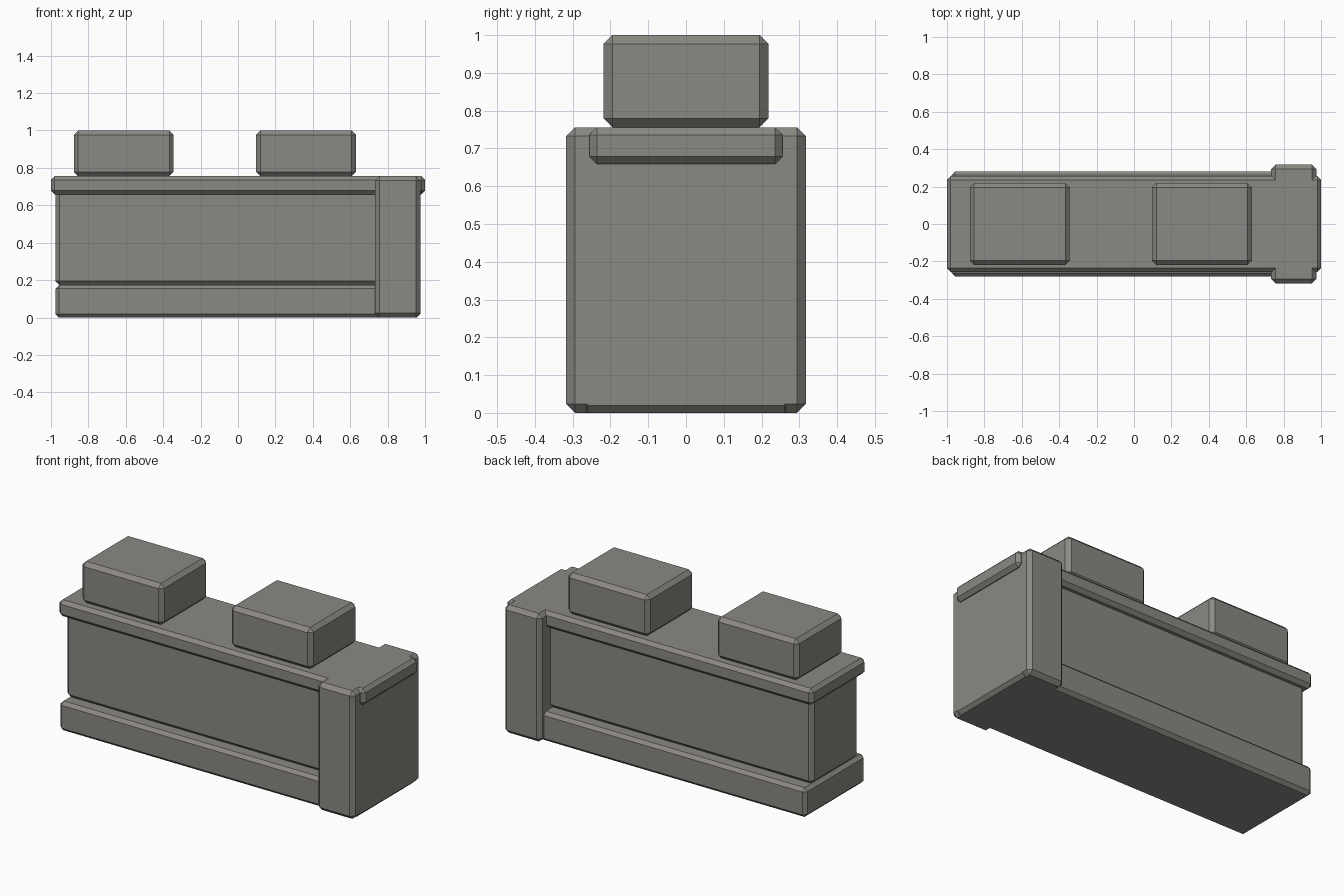
import bpy, bmesh

if "Cube" in bpy.data.objects:
    bpy.data.objects.remove(bpy.data.objects["Cube"])

# Warm grey stone
stone = bpy.data.materials.new("stone")
stone.diffuse_color = (0.26, 0.25, 0.23, 1)
stone.use_nodes = True
stone.node_tree.nodes["Principled BSDF"].inputs["Base Color"].default_value = stone.diffuse_color


def chamfered_box(name, x, y, z, bevel):
    """Box spanning the (min, max) ranges, with every edge cut by one flat chamfer."""
    bm = bmesh.new()
    bmesh.ops.create_cube(bm, size=1)
    for v in bm.verts:
        for i, (lo, hi) in enumerate((x, y, z)):
            v.co[i] = (lo + hi) / 2 + v.co[i] * (hi - lo)
    bmesh.ops.bevel(bm, geom=bm.edges[:], offset=bevel, segments=1, affect='EDGES')
    mesh = bpy.data.meshes.new(name)
    bm.to_mesh(mesh)
    bm.free()
    mesh.materials.append(stone)
    obj = bpy.data.objects.new(name, mesh)
    bpy.context.collection.objects.link(obj)
    return obj


# Wall: plinth, recessed body and overhanging cap
chamfered_box("base_plinth", (-0.976, 0.975), (-0.28, 0.28), (0, 0.173), 0.019)
chamfered_box("wall_body", (-0.976, 0.95), (-0.218, 0.218), (0.173, 0.69), 0.022)
chamfered_box("wall_cap", (-1, 1), (-0.256, 0.256), (0.659, 0.756), 0.02)

# Wider pillar at the right end
chamfered_box("end_pillar", (0.733, 0.975), (-0.317, 0.317), (0, 0.756), 0.023)

# Two blocks standing on the cap
for i, cx in enumerate((-0.611, 0.363)):
    chamfered_box(f"top_block_{i + 1}", (cx - 0.267, cx + 0.267),
                  (-0.218, 0.218), (0.756, 1.0), 0.023)
